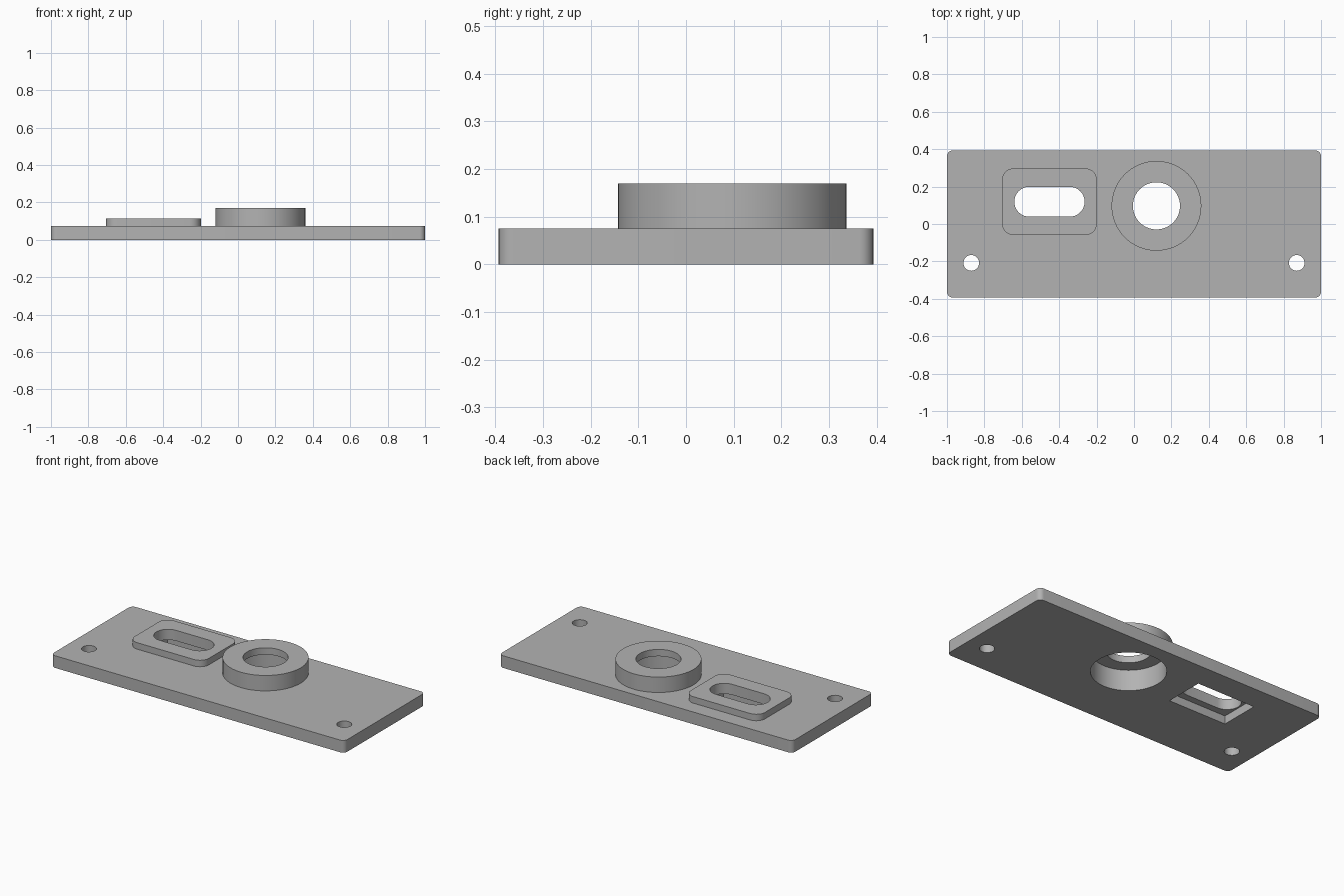
import bpy
import bmesh
import math

cube = bpy.data.objects.get("Cube")
if cube:
    bpy.data.objects.remove(cube, do_unlink=True)

steel = bpy.data.materials.new("plain grey")
steel.use_nodes = True
GREY = (0.45, 0.45, 0.45, 1)
steel.diffuse_color = GREY
steel.node_tree.nodes["Principled BSDF"].inputs["Base Color"].default_value = GREY


def prism(name, centre, half, radius, z0, z1, steps=8):
    """Upright block whose plan is a rectangle with rounded corners."""
    bm = bmesh.new()
    points = []
    for k, (sx, sy) in enumerate([(1, 1), (-1, 1), (-1, -1), (1, -1)]):
        cx = centre[0] + sx * (half[0] - radius)
        cy = centre[1] + sy * (half[1] - radius)
        count = steps + 1 if radius > 0 else 1
        for i in range(count):
            a = math.pi / 2 * (k + i / steps)
            points.append((cx + radius * math.cos(a), cy + radius * math.sin(a), z0))
    verts = [bm.verts.new(p) for p in points]
    face = bm.faces.new(verts)
    bmesh.ops.remove_doubles(bm, verts=bm.verts[:], dist=1e-5)
    grown = bmesh.ops.extrude_face_region(bm, geom=bm.faces[:])
    top = [g for g in grown["geom"] if isinstance(g, bmesh.types.BMVert)]
    bmesh.ops.translate(bm, verts=top, vec=(0, 0, z1 - z0))
    bmesh.ops.recalc_face_normals(bm, faces=bm.faces[:])
    mesh = bpy.data.meshes.new(name)
    bm.to_mesh(mesh)
    bm.free()
    mesh.materials.append(steel)
    obj = bpy.data.objects.new(name, mesh)
    bpy.context.collection.objects.link(obj)
    return obj


def disc(name, centre, radius, z0, z1, steps=16):
    return prism(name, centre, (radius, radius), radius, z0, z1, steps)


BOSS = (0.12, 0.097)
PAD = (-0.452, 0.119)
plate = prism("mounting_plate", (0, 0), (1, 0.393), 0.03, 0, 0.075)

# Raised features, sunk slightly into the plate so they join as one solid
tools = [
    ("UNION", prism("slot_pad", PAD, (0.253, 0.178), 0.06, 0.06, 0.115)),
    ("UNION", disc("round_boss", BOSS, 0.24, 0.03, 0.17)),
    # Round bore with a wider recess from below
    ("DIFFERENCE", disc("boss_recess", BOSS, 0.208, -0.1, 0.128)),
    ("DIFFERENCE", disc("boss_bore", BOSS, 0.126, -0.1, 0.3)),
    # Slot with a square-cornered pocket from below
    ("DIFFERENCE", prism("slot_pocket", PAD, (0.197, 0.122), 0, -0.1, 0.05)),
    ("DIFFERENCE", prism("slot_opening", PAD, (0.188, 0.08), 0.08, -0.1, 0.3)),
]
# Screw holes
for side in (-1, 1):
    tools.append(("DIFFERENCE", disc("screw_hole", (side * 0.87, -0.208), 0.042, -0.1, 0.3, 8)))

for operation, tool in tools:
    mod = plate.modifiers.new(tool.name, "BOOLEAN")
    mod.operation = operation
    mod.solver = "EXACT"
    mod.object = tool

# Bake the solid and drop the helper shapes
bpy.context.view_layer.update()
evaluated = plate.evaluated_get(bpy.context.evaluated_depsgraph_get())
solid = bpy.data.meshes.new_from_object(evaluated)
plate.modifiers.clear()
plate.data = solid
for _, tool in tools:
    bpy.data.objects.remove(tool, do_unlink=True)

bpy.ops.object.select_all(action="DESELECT")
plate.select_set(True)
bpy.context.view_layer.objects.active = plate
bpy.ops.object.shade_smooth_by_angle(angle=math.radians(30))
